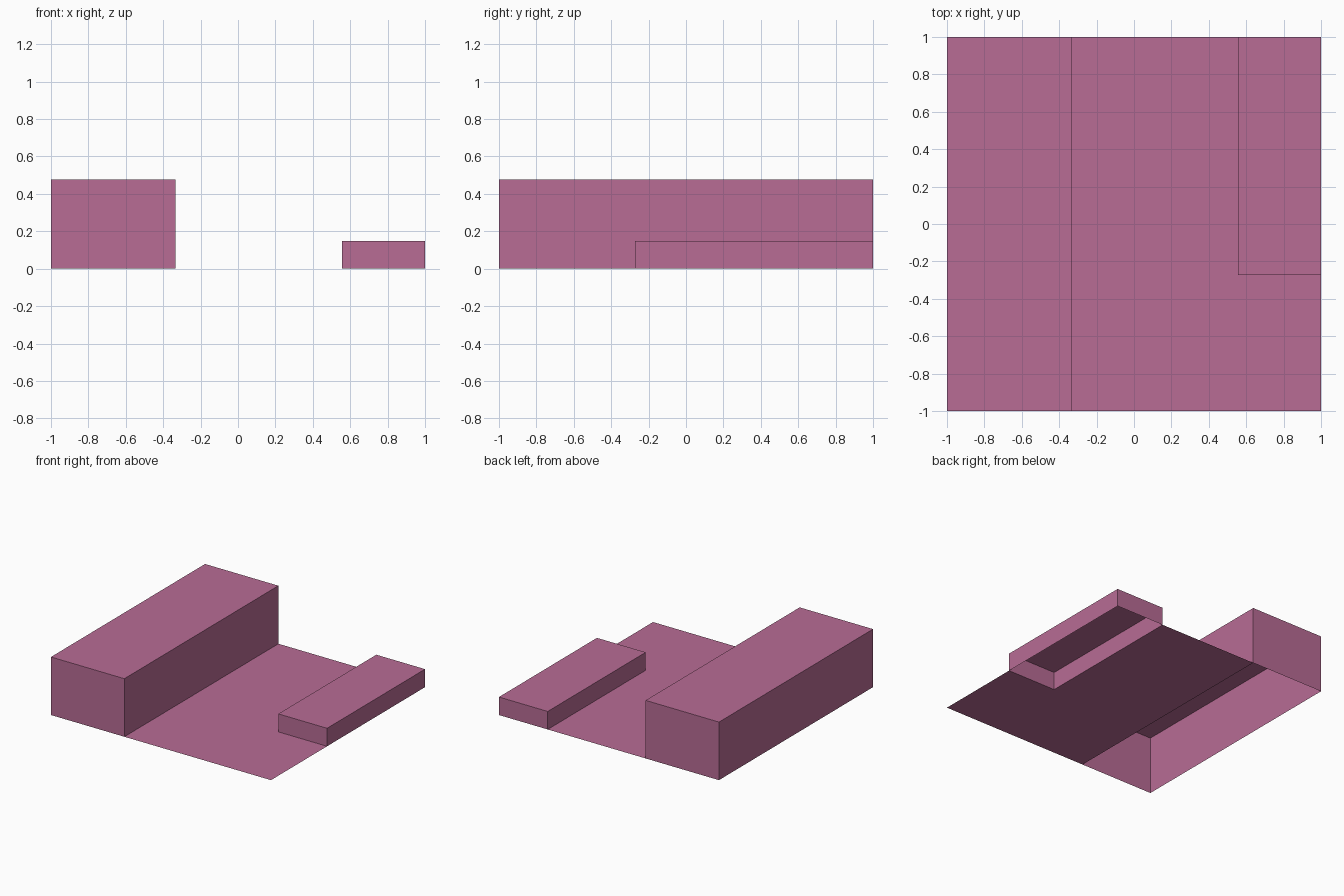
import bpy
import bmesh

if "Cube" in bpy.data.objects:
    bpy.data.objects.remove(bpy.data.objects["Cube"])

material = bpy.data.materials.new("rose")
material.diffuse_color = (0.48, 0.15, 0.30, 1.0)
material.use_nodes = True
material.node_tree.nodes["Principled BSDF"].inputs["Base Color"].default_value = material.diffuse_color

# Shared plan dimensions
TALL_X = -0.333
LOW_X, LOW_Y = 0.557, -0.272
TALL_H, LOW_H = 0.477, 0.148


def finish(name, bm):
    mesh = bpy.data.meshes.new(name)
    bm.to_mesh(mesh)
    bm.free()
    mesh.materials.append(material)
    obj = bpy.data.objects.new(name, mesh)
    bpy.context.collection.objects.link(obj)
    return obj


def outline_face(bm, points):
    return bm.faces.new([bm.verts.new((x, y, 0)) for x, y in points])


def open_block(name, x0, x1, y0, y1, height):
    """Box shell with four walls and a roof, open underneath."""
    bm = bmesh.new()
    bmesh.ops.create_cube(bm, size=1)
    for v in bm.verts:
        v.co = (x1 if v.co.x > 0 else x0,
                y1 if v.co.y > 0 else y0,
                height if v.co.z > 0 else 0)
    bottom = [f for f in bm.faces if all(v.co.z == 0 for v in f.verts)]
    bmesh.ops.delete(bm, geom=bottom, context='FACES_ONLY')
    return finish(name, bm)


# Thin L-shaped floor that stops at the edges of both blocks
bm = bmesh.new()
outline_face(bm, [(TALL_X, -1), (1, -1), (1, LOW_Y),
                  (LOW_X, LOW_Y), (LOW_X, 1), (TALL_X, 1)])
finish("floor", bm)

# Tall block along the full left side
open_block("tall_block", -1, TALL_X, -1, 1, TALL_H)

# Low block in the back right corner
open_block("low_block", LOW_X, 1, LOW_Y, 1, LOW_H)
